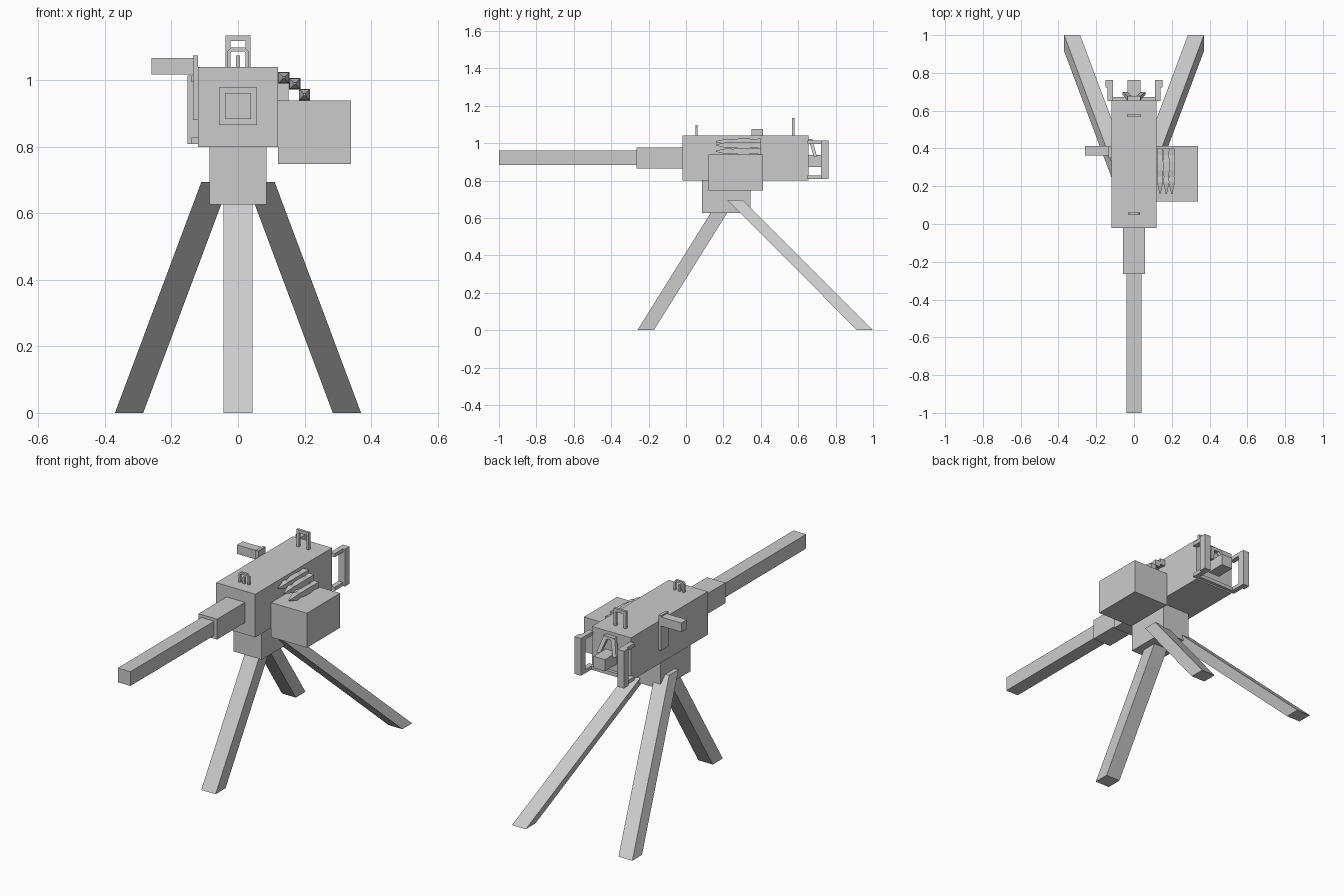
import bpy, bmesh
from mathutils import Vector


def make(name, verts, faces):
    me = bpy.data.meshes.new(name)
    me.from_pydata(verts, [], faces)
    bm = bmesh.new()
    bm.from_mesh(me)
    bmesh.ops.recalc_face_normals(bm, faces=bm.faces)
    bm.to_mesh(me)
    bm.free()
    ob = bpy.data.objects.new(name, me)
    bpy.context.collection.objects.link(ob)
    return ob


def loft(name, rings):
    """Skin a list of equal-length rings and cap both ends."""
    n = len(rings[0])
    verts = [v for r in rings for v in r]
    faces = [tuple(range(n)), tuple(range(len(verts) - n, len(verts)))]
    for k in range(len(rings) - 1):
        a = k * n
        faces += [(a + i, a + (i + 1) % n, a + n + (i + 1) % n, a + n + i) for i in range(n)]
    return make(name, verts, faces)


def rect_z(x0, x1, y0, y1, z):
    return [(x0, y0, z), (x1, y0, z), (x1, y1, z), (x0, y1, z)]


def box(name, x0, x1, y0, y1, z0, z1):
    return loft(name, [rect_z(x0, x1, y0, y1, z) for z in (z0, z1)])


def plate(name, outline, y0, y1):
    """Extrude an x-z outline along y."""
    return loft(name, [[(x, y, z) for x, z in outline] for y in (y0, y1)])


# Body, barrel, pedestal and ammunition box
box("receiver", -0.12, 0.12, -0.02, 0.655, 0.80, 1.04)
box("barrel_sleeve", -0.057, 0.057, -0.265, -0.02, 0.865, 0.978)
box("barrel", -0.039, 0.039, -1.0, -0.265, 0.883, 0.962)
box("pedestal", -0.086, 0.086, 0.085, 0.345, 0.627, 0.80)
box("ammo_box", 0.12, 0.34, 0.12, 0.412, 0.748, 0.94)

# Tripod legs: sheared bars with level ends
loft("front_leg", [rect_z(-0.044, 0.044, -0.26, -0.172, 0),
                   rect_z(-0.044, 0.044, 0.165, 0.253, 0.68)])
for s, side in ((1, "right"), (-1, "left")):
    loft("rear_leg_" + side, [rect_z(s * 0.285, s * 0.37, 0.915, 1.0, 0),
                              rect_z(s * 0.025, s * 0.11, 0.222, 0.305, 0.695)])

# Charging handle on the left side
box("charging_plate", -0.136, -0.12, 0.35, 0.412, 0.88, 1.075)
box("charging_handle", -0.26, -0.136, 0.362, 0.412, 1.017, 1.067)

# Front sight: chamfered hoop and post
plate("front_sight_hoop", [(-0.032, 1.04), (-0.032, 1.087), (-0.022, 1.098), (0.022, 1.098),
                           (0.032, 1.087), (0.032, 1.04), (0.022, 1.04), (0.022, 1.083),
                           (0.018, 1.087), (-0.018, 1.087), (-0.022, 1.083), (-0.022, 1.04)],
      0.05, 0.062)
box("front_sight_post", -0.006, 0.006, 0.05, 0.062, 1.04, 1.075)

# Rear sight: square hoop
plate("rear_sight", [(-0.038, 1.04), (-0.038, 1.135), (0.038, 1.135), (0.038, 1.04),
                     (0.023, 1.04), (0.023, 1.118), (-0.023, 1.118), (-0.023, 1.04)],
      0.567, 0.581)

# Belt of square tapered cartridges
profile = [(0.40, 0.017), (0.365, 0.014), (0.33, 0.017), (0.285, 0.017),
           (0.25, 0.013), (0.22, 0.016), (0.16, 0.003)]
for i, (cx, cz) in enumerate([(0.138, 1.008), (0.171, 0.99), (0.2, 0.957)]):
    loft("cartridge_%d" % (i + 1),
         [[(cx - h, y, cz - h), (cx + h, y, cz - h), (cx + h, y, cz + h), (cx - h, y, cz + h)]
          for y, h in profile])

# Twin rear grips with top and bottom arms
for s, side in ((1, "right"), (-1, "left")):
    box("grip_" + side, s * 0.112, s * 0.152, 0.722, 0.762, 0.808, 1.015)
    for label, z0, z1 in (("upper", 0.995, 1.015), ("lower", 0.808, 0.828)):
        box("grip_arm_%s_%s" % (label, side), s * 0.112, s * 0.14, 0.65, 0.73, z0, z1)
box("lower_back_rail", -0.12, 0.12, 0.655, 0.672, 0.808, 0.828)

# Trigger block and its splayed struts
box("trigger_block", -0.035, 0.035, 0.655, 0.762, 0.872, 0.937)
for s, side in ((1, "right"), (-1, "left")):
    loft("trigger_strut_" + side, [rect_z(s * 0.038, s * 0.06, 0.683, 0.7, 0.93),
                                   rect_z(s * 0.01, s * 0.034, 0.655, 0.675, 1.02)])
box("trigger_bridge", -0.034, 0.034, 0.655, 0.677, 1.005, 1.022)
